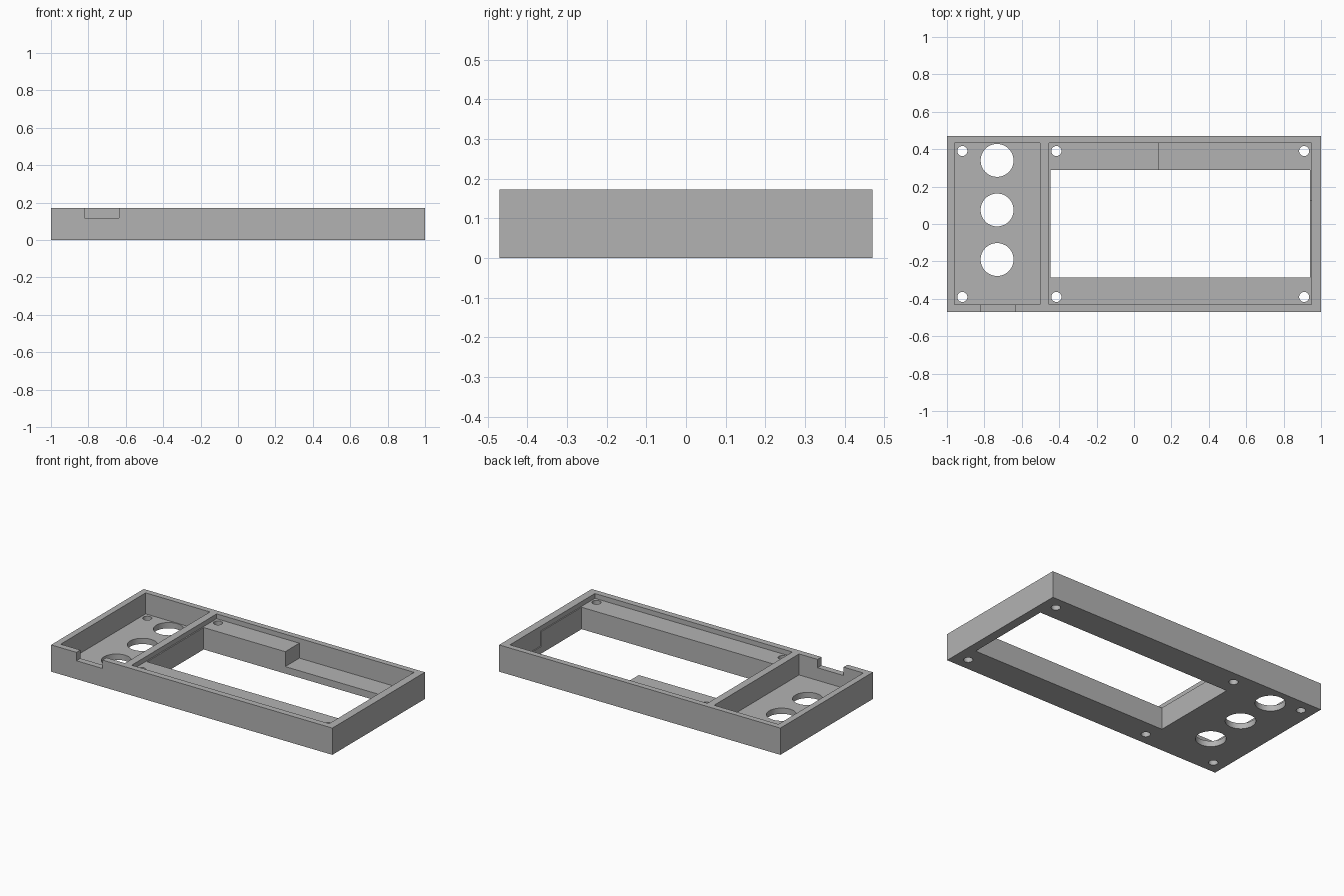
import bpy
import math

cube = bpy.data.objects.get("Cube")
if cube:
    bpy.data.objects.remove(cube, do_unlink=True)

TOP = 0.172
OVER = 0.3       # cutters run past the top
UNDER = -0.1     # and past the bottom

grey = bpy.data.materials.new("mid grey plastic")
grey.use_nodes = True
grey.diffuse_color = (0.45, 0.45, 0.45, 1)
grey.node_tree.nodes["Principled BSDF"].inputs["Base Color"].default_value = (0.45, 0.45, 0.45, 1)


def box(name, x0, x1, y0, y1, z0, z1):
    bpy.ops.mesh.primitive_cube_add(
        size=1, location=((x0 + x1) / 2, (y0 + y1) / 2, (z0 + z1) / 2))
    ob = bpy.context.object
    ob.name = name
    ob.scale = (x1 - x0, y1 - y0, z1 - z0)
    bpy.ops.object.transform_apply(location=True, rotation=False, scale=True)
    return ob


def drill(name, x, y, radius):
    bpy.ops.mesh.primitive_cylinder_add(
        vertices=48, radius=radius, depth=1, location=(x, y, 0))
    ob = bpy.context.object
    ob.name = name
    return ob


# Solid block of the bezel
bezel = box("bezel_frame", -1, 1, -0.47, 0.47, 0, TOP)
bezel.data.materials.append(grey)

cutters = [
    # Deep button tray and the cable notch in its front wall
    box("button_tray_cutter", -0.96, -0.503, -0.43, 0.433, 0.037, OVER),
    box("cable_notch_cutter", -0.82, -0.635, -0.6, -0.42, 0.118, OVER),
    # Shallow screen recess, its window, and the deeper corner relief
    box("screen_recess_cutter", -0.455, 0.949, -0.43, 0.433, 0.141, OVER),
    box("window_cutter", -0.447, 0.942, -0.285, 0.29, UNDER, OVER),
    box("corner_relief_cutter", 0.133, 0.949, 0.125, 0.433, 0.045, OVER),
]

# Button holes
for y in (0.34, 0.075, -0.19):
    cutters.append(drill("button_hole_cutter", -0.732, y, 0.088))

# Screw holes
for x in (-0.918, -0.415, 0.91):
    for y in (-0.39, 0.39):
        cutters.append(drill("screw_hole_cutter", x, y, 0.027))

for cutter in cutters:
    cutter.hide_render = True
    cut = bezel.modifiers.new(cutter.name, "BOOLEAN")
    cut.operation = "DIFFERENCE"
    cut.solver = "EXACT"
    cut.object = cutter

# Apply the cuts and drop the cutters
bpy.ops.object.select_all(action="DESELECT")
bezel.select_set(True)
bpy.context.view_layer.objects.active = bezel
for cut in list(bezel.modifiers):
    bpy.ops.object.modifier_apply(modifier=cut.name)
for cutter in cutters:
    bpy.data.objects.remove(cutter, do_unlink=True)

# Smooth hole walls, sharp rims
bpy.ops.object.shade_smooth_by_angle(angle=math.radians(30))
